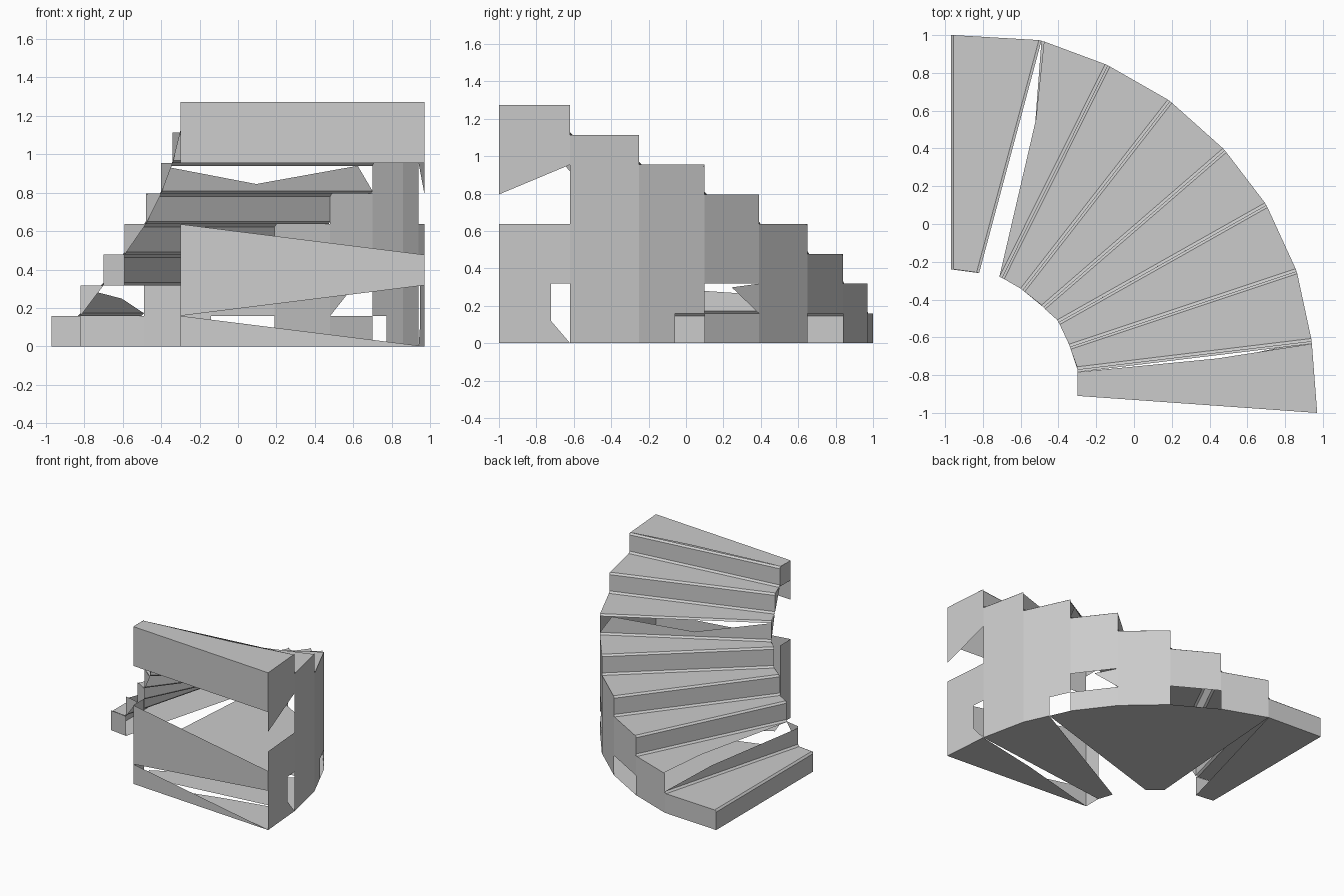
import bpy, bmesh
from mathutils import Vector as V

if "Cube" in bpy.data.objects:
    bpy.data.objects.remove(bpy.data.objects["Cube"])

H = 0.159   # rise per step
C = 0.014   # small chamfer at nose and foot of each riser
OUT = [V(p) for p in [(-.97, 1), (-.49, .97), (-.14, .84), (.19, .65), (.48, .39),
                      (.70, .10), (.86, -.25), (.94, -.62), (.97, -1)]]
INN = [V(p) for p in [(-.97, -.24), (-.82, -.26), (-.70, -.285), (-.59, -.35), (-.48, -.44),
                      (-.40, -.52), (-.34, -.65), (-.30, -.77), (-.30, -.91)]]
N = 8


def build(name, polys):
    """One flat-shaded object from a list of polygons."""
    bm = bmesh.new()
    for poly in polys:
        bm.faces.new([bm.verts.new(p) for p in poly])
    bmesh.ops.remove_doubles(bm, verts=bm.verts, dist=0.0005)
    bmesh.ops.triangulate(bm, faces=[f for f in bm.faces if len(f.verts) > 4])
    me = bpy.data.meshes.new(name)
    bm.to_mesh(me)
    bm.free()
    bpy.context.collection.objects.link(bpy.data.objects.new(name, me))


def at(p, z):
    return (p[0], p[1], z)


def lerp(a, b, t):
    return a + (b - a) * t


def forward(i):
    """Unit direction pointing down the stair from riser i."""
    d = (OUT[i] - INN[i]).normalized()
    return V((-d.y, d.x))


def wall(a, b, z0, z1):
    return [at(a, z0), at(b, z0), at(b, z1), at(a, z1)]


# treads
treads = []
for i in range(N):
    z = (i + 1) * H
    back = -forward(i) * C
    fore = forward(i + 1) * C if i < N - 1 else V((0, 0))
    a, b, c, d = INN[i] + back, OUT[i] + back, OUT[i + 1] + fore, INN[i + 1] + fore
    if i == 1:      # open wedge beside the second riser
        poly = [b, c, d, V((-.70, -.28)), V((-.52, .55))]
        poly = [b, c, d, V((-.52, .55))]
    elif i == 7:    # thin open sliver on the top tread
        poly = [a, V((.44, -.712)), b, c, d]
    else:
        poly = [a, b, c, d]
    treads.append([at(p, z) for p in poly])
build("treads", treads)

# risers, with chamfered nose and foot
risers = []
for i in range(N):
    a, b, f = INN[i], OUT[i], forward(i) * C
    z0, z1 = i * H, (i + 1) * H
    foot = z0 + C if i else z0
    if i:
        risers.append([at(a + f, z0), at(b + f, z0), at(b, foot), at(a, foot)])
    if i == 1:      # broken second riser
        risers.append([at(a, foot), at(b, foot), at(lerp(a, b, .65), z0 + .09), at(a, z1 - C)])
        continue
    if i == 5:      # notched sixth riser
        risers.append([at(a, foot), at(b, foot), at(lerp(a, b, .93), z1 - C),
                       at(lerp(a, b, .45), z0 + .05), at(a, z1 - C)])
    else:
        risers.append(wall(a, b, foot, z1 - C))
    risers.append([at(a, z1 - C), at(b, z1 - C), at(b - f, z1), at(a - f, z1)])
build("risers", risers)

# outer curved wall, in rows of one rise, with its open panels
open_panels = {(2, 0), (4, 1), (5, 0), (7, 4), (7, 5), (7, 0), (7, 1)}
outer = []
for i in range(N):
    for r in range(i + 1):
        if (i, r) not in open_panels:
            outer.append(wall(OUT[i], OUT[i + 1], r * H, (r + 1) * H))
p, q = OUT[4], OUT[5]
outer.append([at(p, H), at(lerp(p, q, .5), 2 * H - .02), at(p, 2 * H)])
p, q = OUT[5], OUT[6]
outer.append(wall(lerp(p, q, .45), q, 0, H))
p, q = OUT[7], OUT[8]
m = lerp(p, q, .27)
outer.append([at(p, 0), at(q, 0), at(q, 2 * H), at(m, 2 * H), at(m, .12)])
outer.append([at(q, 5 * H), at(q, 6 * H), at(p, 6 * H)])
build("outer_wall", outer)

# inner curved wall: only remnants under each tread
inner = []
for i in range(N):
    a, b = INN[i], INN[i + 1]
    if i in (0, 2, 7):
        inner.append(wall(a, b, i * H, (i + 1) * H))
    else:
        inner.append([at(a, i * H), at(b, (i + 1) * H), at(a, (i + 1) * H)])
inner.append(wall(INN[7], INN[8], 0, 4 * H))
build("inner_wall", inner)

# end wall under the top step, open in the middle
a, b = INN[8], OUT[8]
build("end_wall", [
    wall(a, b, 6 * H, 8 * H),
    [at(a, H), at(b, 2 * H), at(b, 3 * H), at(a, 4 * H)],
    [at(a, 0), at(b, 0), at(a, H)],
])

# underside, three fans with gaps between them
mid = lerp(OUT[5], OUT[6], .45)
build("underside", [[at(p, 0) for p in poly] for poly in (
    [OUT[0], OUT[1], INN[1], INN[0]],
    [*OUT[1:6], mid, INN[4], INN[3]],
    [mid, OUT[6], OUT[7], INN[7], INN[6]],
    [OUT[7], OUT[8], INN[8], V((.4, -.73))],
)])
